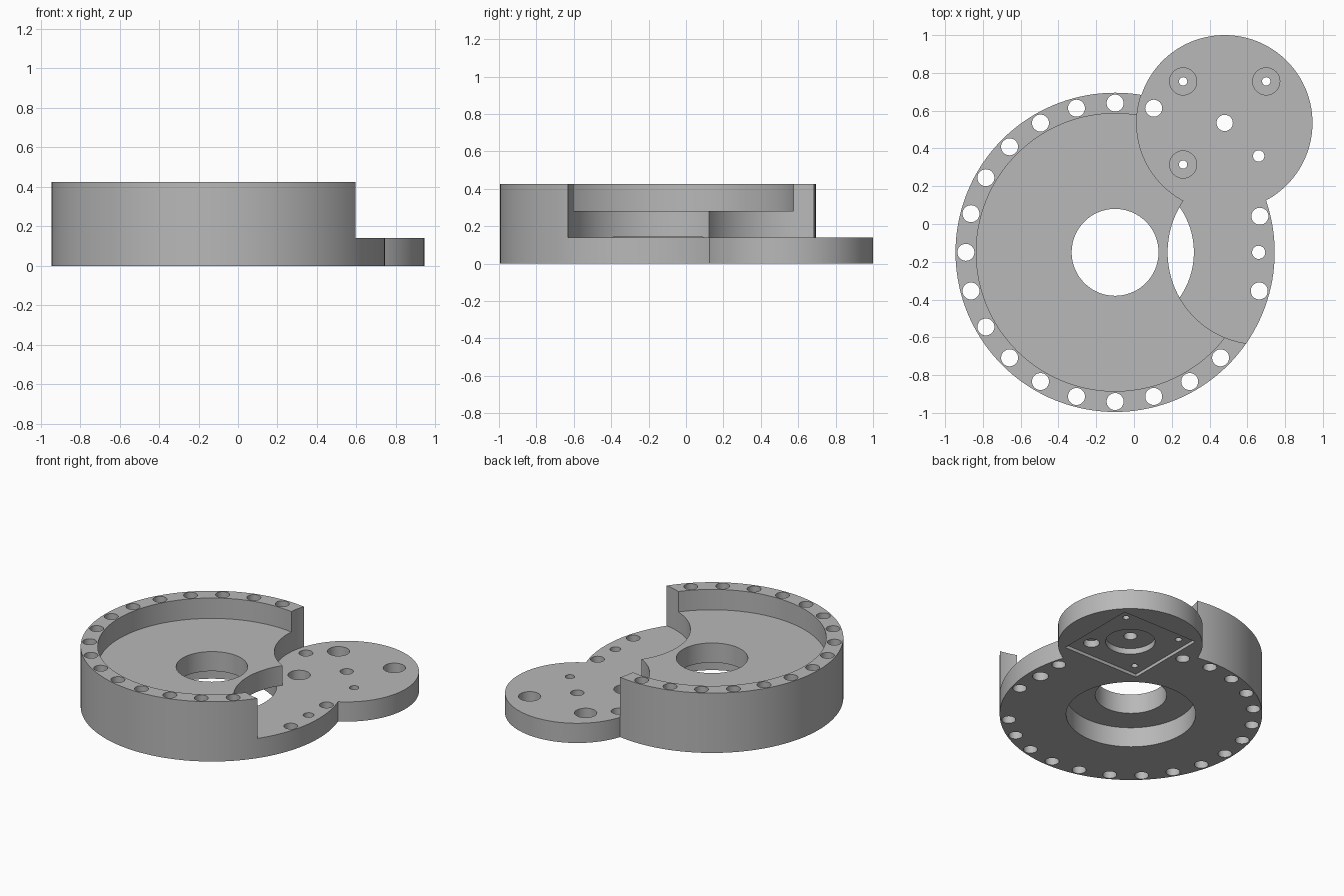
import bpy
import bmesh
from math import cos, sin, radians
from mathutils import Matrix

if "Cube" in bpy.data.objects:
    bpy.data.objects.remove(bpy.data.objects["Cube"], do_unlink=True)

# Main dimensions
HUB = (-0.10, -0.15)      # centre of the large round body
ARM = (0.48, 0.535)       # centre of the small round mounting plate
HEIGHT, FLOOR, PLATE = 0.425, 0.28, 0.14
LOW, HIGH = -0.1, 0.6     # overshoot for cutters

grey = bpy.data.materials.new("plain grey")
grey.use_nodes = True
colour = (0.48, 0.48, 0.48, 1)
grey.diffuse_color = colour
grey.node_tree.nodes["Principled BSDF"].inputs["Base Color"].default_value = colour


def finish(name, bm):
    mesh = bpy.data.meshes.new(name)
    bm.to_mesh(mesh)
    bm.free()
    mesh.materials.append(grey)
    obj = bpy.data.objects.new(name, mesh)
    bpy.context.scene.collection.objects.link(obj)
    return obj


def cylinder(name, centre, radius, bottom, top):
    bm = bmesh.new()
    place = Matrix.Translation((centre[0], centre[1], (bottom + top) / 2))
    bmesh.ops.create_cone(bm, cap_ends=True, segments=144 if radius > 0.2 else 32,
                          radius1=radius, radius2=radius, depth=top - bottom, matrix=place)
    return finish(name, bm)


def box(name, centre, half, bottom, top):
    bm = bmesh.new()
    place = Matrix.Translation((centre[0], centre[1], (bottom + top) / 2))
    size = Matrix.Diagonal((half * 2, half * 2, top - bottom, 1))
    bmesh.ops.create_cube(bm, size=1, matrix=place @ size)
    return finish(name, bm)


def combine(target, tool, operation="DIFFERENCE"):
    mod = target.modifiers.new(tool.name, "BOOLEAN")
    mod.operation, mod.solver, mod.object = operation, "EXACT", tool
    bpy.context.view_layer.update()
    result = bpy.data.meshes.new_from_object(
        target.evaluated_get(bpy.context.evaluated_depsgraph_get()))
    target.modifiers.clear()
    target.data = result
    bpy.data.objects.remove(tool, do_unlink=True)


def drill(centre, radius, bottom=LOW, top=HIGH):
    combine(body, cylinder("drill", centre, radius, bottom, top))


# Round body joined with the mounting plate, both full height at first
body = cylinder("round_housing", HUB, 0.845, 0, HEIGHT)
combine(body, cylinder("mounting_plate", ARM, 0.465, 0, HEIGHT - 0.02), "UNION")

# Lower the plate and the curved notch beside it
drill(ARM, 0.466, PLATE, HIGH)
drill((0.665, -0.15), 0.487, PLATE, HIGH)

# Upper recess, underside pocket and central bore
drill(HUB, 0.735, FLOOR, HIGH)
drill(HUB, 0.417, LOW, PLATE + 0.001)
drill(HUB, 0.23)

# Rim holes, with a gap beside the plate
for angle in [a for a in range(75, 346, 15) if a != 330] + [14]:
    t = radians(angle)
    drill((HUB[0] + 0.79 * cos(t), HUB[1] + 0.79 * sin(t)), 0.045)

# Square and round recesses under the plate, with its shaft hole
combine(body, box("square_recess", ARM, 0.297, LOW, 0.022))
drill(ARM, 0.16, LOW, 0.063)
drill(ARM, 0.043)

# Screw holes countersunk from above
for sx, sy in ((-1, 1), (1, 1), (-1, -1)):
    spot = (ARM[0] + 0.22 * sx, ARM[1] + 0.22 * sy)
    drill(spot, 0.022)
    drill(spot, 0.072, 0.07, HIGH)

# Screw holes countersunk from below
for spot, radius in (((0.66, 0.36), 0.03), ((0.66, -0.15), 0.035)):
    drill(spot, radius)
    drill(spot, 0.052, LOW, 0.07)

# One material and smooth walls with crisp edges
body.data.materials.clear()
body.data.materials.append(grey)
for face in body.data.polygons:
    face.material_index = 0
bpy.ops.object.select_all(action="DESELECT")
body.select_set(True)
bpy.context.view_layer.objects.active = body
bpy.ops.object.shade_smooth_by_angle(angle=radians(30))
